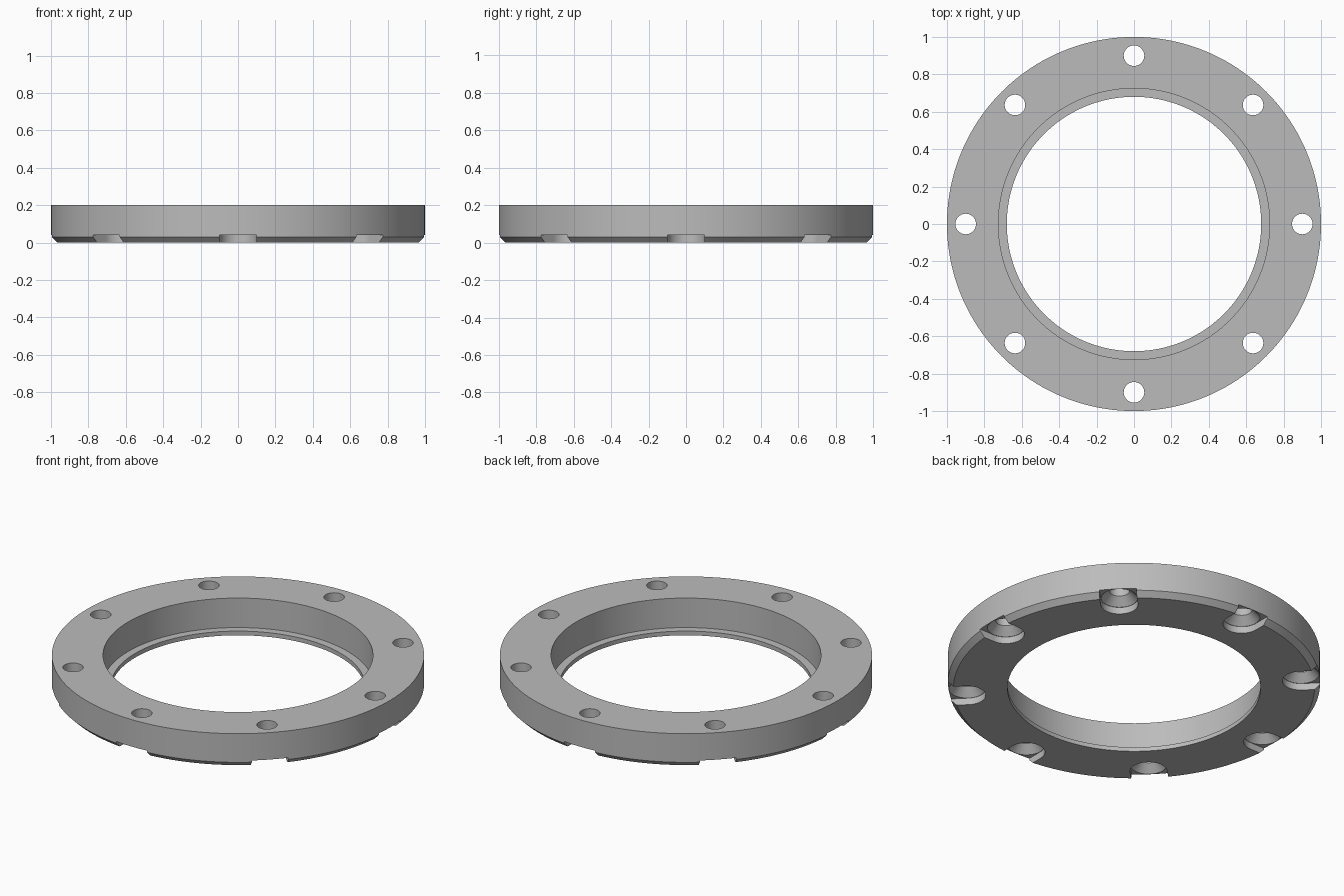
import bpy, bmesh, math
from mathutils import Matrix

if "Cube" in bpy.data.objects:
    bpy.data.objects.remove(bpy.data.objects["Cube"])

HOLES = 8
BOLT_RADIUS = 0.9

steel = bpy.data.materials.new("grey metal")
steel.diffuse_color = (0.5, 0.5, 0.5, 1)
steel.use_nodes = True
steel.node_tree.nodes["Principled BSDF"].inputs["Base Color"].default_value = steel.diffuse_color


def lathe(bm, profile, steps, matrix=Matrix()):
    """Spin a closed (radius, z) profile about the z axis."""
    rings = []
    for i in range(steps):
        a = 2 * math.pi * i / steps
        rings.append([bm.verts.new(matrix @ Matrix.Rotation(a, 4, 'Z')
                                   @ Matrix.Translation((r, 0, z)).to_translation())
                      for r, z in profile])
    n = len(profile)
    for i in range(steps):
        p, q = rings[i], rings[(i + 1) % steps]
        for j in range(n):
            k = (j + 1) % n
            bm.faces.new((p[j], q[j], q[k], p[k]))


def make_object(name, bm):
    bmesh.ops.remove_doubles(bm, verts=bm.verts, dist=1e-5)
    bmesh.ops.dissolve_degenerate(bm, edges=bm.edges, dist=1e-5)
    bmesh.ops.recalc_face_normals(bm, faces=bm.faces)
    mesh = bpy.data.meshes.new(name)
    bm.to_mesh(mesh)
    bm.free()
    mesh.materials.append(steel)
    obj = bpy.data.objects.new(name, mesh)
    bpy.context.collection.objects.link(obj)
    return obj


# Flange ring with a chamfered lower rim and a thin inner lip
bm = bmesh.new()
lathe(bm, [(0.68, 0), (0.97, 0), (1, 0.03), (1, 0.2),
           (0.725, 0.2), (0.725, 0.025), (0.68, 0.025)], 160)
ring = make_object("flange_ring", bm)

# Bolt holes with a countersink below, and U-shaped slots open to the rim
holes, slots = bmesh.new(), bmesh.new()
for i in range(HOLES):
    m = (Matrix.Rotation(2 * math.pi * i / HOLES, 4, 'Z')
         @ Matrix.Translation((BOLT_RADIUS, 0, 0)))
    lathe(holes, [(0, 0.02), (0.098, 0.02), (0.098, 0.04), (0.055, 0.085),
                  (0.055, 0.3), (0, 0.3)], 48, m)
    outline = [(0.2, -0.1), (0.2, 0.1)]
    for s in range(25):
        a = math.pi / 2 + math.pi * s / 24
        outline.append((0.1 * math.cos(a), 0.1 * math.sin(a)))
    face = slots.faces.new([slots.verts.new(m @ Matrix.Translation((x, y, -0.1)).to_translation())
                            for x, y in outline])
    top = bmesh.ops.extrude_face_region(slots, geom=[face])["geom"]
    bmesh.ops.translate(slots, vec=(0, 0, 0.14),
                        verts=[v for v in top if isinstance(v, bmesh.types.BMVert)])

bpy.context.view_layer.objects.active = ring
ring.select_set(True)
for name, bm in (("slot_cutter", slots), ("hole_cutter", holes)):
    cutter = make_object(name, bm)
    cutter.hide_render = True
    mod = ring.modifiers.new(name, 'BOOLEAN')
    mod.operation = 'DIFFERENCE'
    mod.solver = 'EXACT'
    mod.object = cutter
    bpy.ops.object.modifier_apply(modifier=mod.name)
    bpy.data.objects.remove(cutter)

bpy.ops.object.shade_smooth_by_angle(angle=math.radians(30))
